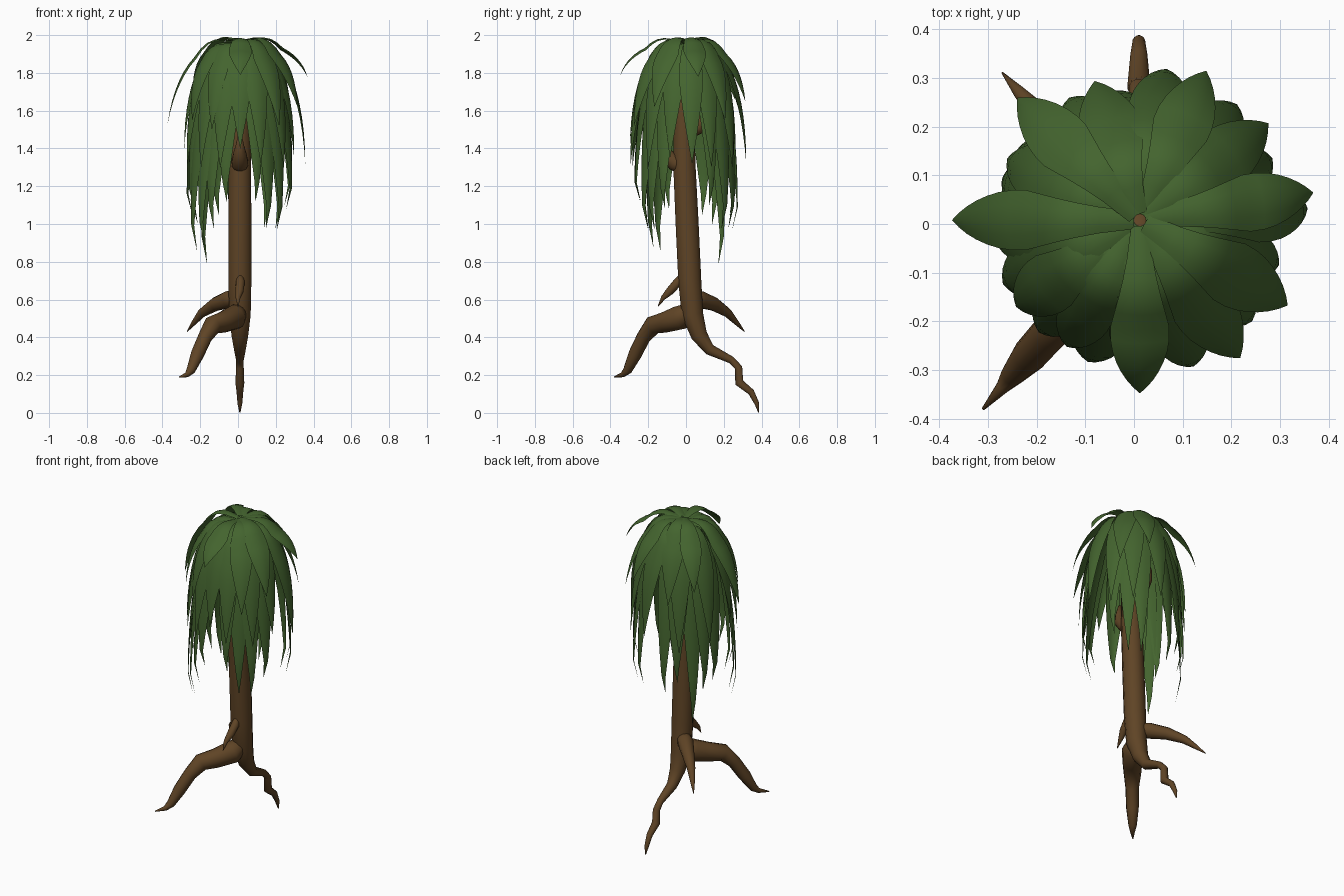
import bpy, bmesh, math, random
from mathutils import Vector

random.seed(4)


def material(name, col):
    m = bpy.data.materials.new(name)
    m.diffuse_color = (*col, 1)
    return m


BARK = material("bark brown", (0.115, 0.058, 0.019))
LEAF = material("leaf green", (0.057, 0.128, 0.028))


def finish(name, bm, mat, smooth=True):
    me = bpy.data.meshes.new(name)
    bm.to_mesh(me)
    bm.free()
    me.materials.append(mat)
    for p in me.polygons:
        p.use_smooth = smooth
    ob = bpy.data.objects.new(name, me)
    bpy.context.collection.objects.link(ob)
    return ob


def tube(name, pts, sides=12):
    """Tapered tube through (x, y, z, radius) points."""
    bm = bmesh.new()
    P = [Vector(p[:3]) for p in pts]
    rings, side, last = [], None, None
    for i, p in enumerate(P):
        t = (P[min(i + 1, len(P) - 1)] - P[max(i - 1, 0)]).normalized()
        if side is None:
            side = t.orthogonal().normalized()
        else:
            side = last.rotation_difference(t) @ side
        last = t
        up = t.cross(side)
        rings.append([bm.verts.new(p + pts[i][3] * (math.cos(a) * side + math.sin(a) * up))
                      for a in [2 * math.pi * k / sides for k in range(sides)]])
    for a, b in zip(rings, rings[1:]):
        for k in range(sides):
            j = (k + 1) % sides
            bm.faces.new((a[k], a[j], b[j], b[k]))
    bm.faces.new(rings[0][::-1])
    bm.faces.new(rings[-1])
    return finish(name, bm, BARK)


# Trunk, bending at its foot into the longest root
tube("trunk", [(.01, -.01, 1.9, .035), (.01, -.012, 1.6, .057), (.01, -.008, 1.3, .061),
               (.01, .006, 1.0, .063), (.01, .02, .7, .063), (.01, .034, .52, .059),
               (.01, .07, .41, .045), (.01, .125, .335, .031), (.01, .24, .28, .02),
               (.01, .278, .24, .021), (.01, .282, .16, .024), (.01, .345, .11, .018),
               (.01, .375, .05, .013), (.01, .385, .003, .003)])
# Side roots
tube("front_root", [(.01, .04, .55, .04), (-.02, -.03, .505, .066), (-.08, -.11, .48, .056),
                    (-.135, -.175, .465, .05), (-.175, -.225, .40, .038), (-.215, -.27, .31, .036),
                    (-.25, -.31, .225, .024), (-.27, -.335, .202, .014), (-.31, -.38, .19, .003)])
tube("back_root", [(.01, .02, .62, .035), (-.05, .075, .6, .046), (-.12, .15, .575, .036),
                   (-.19, .22, .53, .024), (-.235, .27, .475, .013), (-.27, .31, .43, .002)])
tube("small_root", [(.012, -.015, .74, .012), (.012, -.045, .69, .024),
                    (.008, -.085, .645, .022), (.0, -.12, .61, .013), (0, -.148, .565, .002)])
# Branch stubs hidden under the leaves
tube("front_branch", [(.01, 0, 1.29, .04), (.01, -.06, 1.325, .045), (.01, -.105, 1.37, .036),
                      (.01, -.12, 1.42, .022), (.01, -.115, 1.48, .008)])
tube("back_branch", [(0, 0, 1.47, .03), (-.005, .06, 1.51, .04), (-.01, .1, 1.57, .033),
                     (-.01, .115, 1.62, .02), (-.01, .11, 1.67, .006)])


def leaf(name, deg, reach, tip_z, width, tmax, top, power):
    """Arching strip: outwards from the crown, then drooping to a point."""
    bm = bmesh.new()
    a = math.radians(deg)
    d = Vector((math.cos(a), math.sin(a), 0))
    s = Vector((-math.sin(a), math.cos(a), 0))
    n, half = 12, math.pi / 2
    peak = math.sin(min(tmax, 1) * half) ** power
    path = []
    for i in range(n + 1):
        t = tmax * i / n
        r = .012 + (reach - .012) * max(math.sin(t * half), 0) ** power / peak
        if t > 1:
            r -= .35 * (t - 1)
        z = top - (top - tip_z) * (1 - math.cos(t * half)) / (1 - math.cos(tmax * half))
        z += .025 * math.sin(math.pi * min(i / 5, 1))
        path.append(d * r + Vector((.012, .008, z)))
    rows = []
    for i, p in enumerate(path):
        f = i / n
        # narrow base, widest near the middle, pointed tip
        w = width / 2 * min(.3 + 1.7 * f, 1) * max(1 - max(f - .5, 0) ** 1.5 / .5 ** 1.5, .01)
        t = path[min(i + 1, n)] - path[max(i - 1, 0)]
        nor = t.cross(s).normalized()
        rows.append([bm.verts.new(p + s * w * k - nor * w * .22 * k * k)
                     for k in (-1, -.5, 0, .5, 1)])
    for u, v in zip(rows, rows[1:]):
        for k in range(4):
            bm.faces.new((u[k], v[k], v[k + 1], u[k + 1]))
    finish(name, bm, LEAF)


# (direction, reach, tip height) for each layer of leaves
top_layer = [(270, .355, 1.79), (180, .385, 1.53), (9, .36, 1.78), (-30, .35, 1.62),
             (-54, .35, 1.52), (37, .33, 1.55), (66, .335, 1.65), (135, .355, 1.66),
             (108, .30, 1.55)]
mid_layer = [(4, .345, 1.32), (25, .30, 1.3), (50, .31, 1.3), (80, .315, 1.33), (120, .29, 1.25),
             (155, .30, 1.3), (188, .30, 1.4), (205, .31, 1.3), (228, .31, 1.3), (250, .31, 1.3),
             (270, .305, 1.4), (290, .32, 1.32), (318, .31, 1.3), (342, .30, 1.35),
             (215, .31, 1.55), (240, .30, 1.5)]
long_layer = [(137, .27, .79), (150, .29, 1.0), (163, .295, 1.05), (202, .29, 1.08),
              (212, .30, .86), (224, .29, .88), (236, .28, .98), (254, .29, 1.12),
              (288, .29, 1.12), (303, .28, .98), (318, .29, .97), (334, .30, 1.08),
              (26, .29, 1.1), (44, .29, .98), (60, .28, .98), (100, .27, .97), (117, .28, 1.05)]
for label, layer, width, tmax, top, power in (
        ("top_leaf", top_layer, .125, .82, 1.977, .75),
        ("middle_leaf", mid_layer, .12, 1.0, 1.955, .65),
        ("long_leaf", long_layer, .12, 1.08, 1.93, .6)):
    for i, (deg, reach, tip) in enumerate(layer):
        leaf(f"{label}_{i + 1}", deg, reach, tip, width * random.uniform(.93, 1.07),
             tmax, top + random.uniform(-.012, .0), power)
